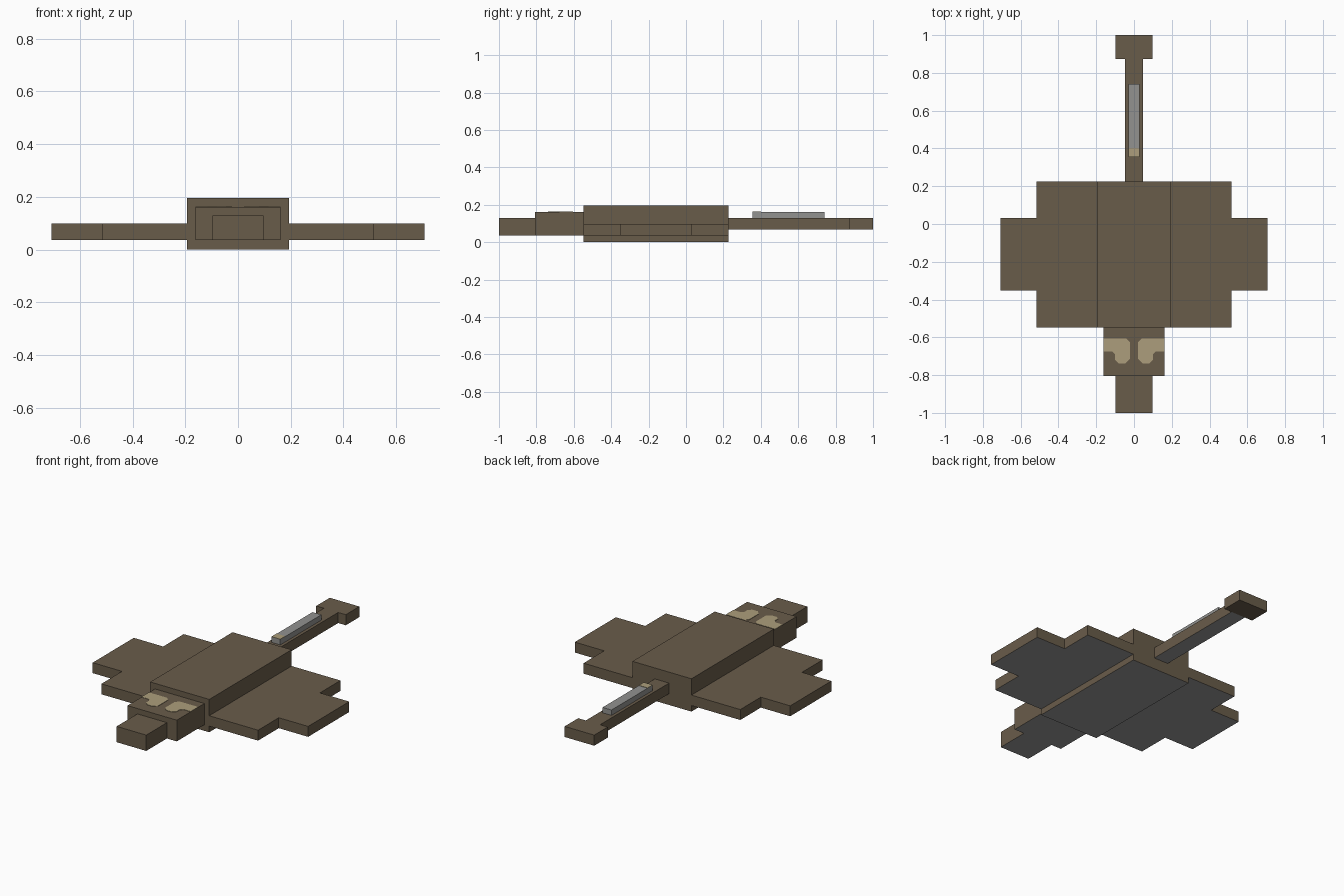
import bpy
import bmesh

cube = bpy.data.objects.get("Cube")
if cube:
    bpy.data.objects.remove(cube)


def material(name, srgb):
    # Convert 0-255 display colour to linear
    lin = [((c / 255 + 0.055) / 1.055) ** 2.4 for c in srgb] + [1]
    mat = bpy.data.materials.new(name)
    mat.use_nodes = True
    mat.diffuse_color = lin
    bsdf = mat.node_tree.nodes["Principled BSDF"]
    bsdf.inputs["Base Color"].default_value = lin
    bsdf.inputs["Roughness"].default_value = 0.9
    return mat


brown = material("skin_brown", (105, 92, 74))
grey = material("belly_grey", (153, 153, 153))
spine_grey = material("spine_grey", (146, 146, 144))
cream = material("spot_cream", (172, 158, 124))


def prism(name, outline, z0, z1, side, belly=None):
    """Extrude an outline from z0 to z1; belly colours the downward face."""
    bm = bmesh.new()
    face = bm.faces.new([bm.verts.new((x, y, z0)) for x, y in outline])
    top = bmesh.ops.extrude_face_region(bm, geom=[face], use_keep_orig=True)
    for v in top["geom"]:
        if isinstance(v, bmesh.types.BMVert):
            v.co.z = z1
    bmesh.ops.recalc_face_normals(bm, faces=bm.faces)
    bm.normal_update()
    mesh = bpy.data.meshes.new(name)
    mesh.materials.append(side)
    if belly:
        mesh.materials.append(belly)
        for f in bm.faces:
            f.material_index = 1 if f.normal.z < -0.5 else 0
    bm.to_mesh(mesh)
    bm.free()
    obj = bpy.data.objects.new(name, mesh)
    bpy.context.collection.objects.link(obj)
    return obj


def box(name, half, y0, y1, z0, z1, side, belly=None):
    outline = [(-half, y0), (half, y0), (half, y1), (-half, y1)]
    return prism(name, outline, z0, z1, side, belly)


def pair(name, outline, *args):
    """Build a left part and its mirrored right twin."""
    prism("left_" + name, outline, *args)
    prism("right_" + name, [(-x, y) for x, y in reversed(outline)], *args)


# Body, head and snout
box("body", 0.194, -0.547, 0.226, 0, 0.195, brown, grey)
box("head", 0.162, -0.806, -0.547, 0.036, 0.162, brown, grey)
box("snout", 0.097, -1, -0.806, 0.036, 0.13, brown, grey)

# Stepped wings
pair("wing", [(0.194, -0.547), (0.515, -0.547), (0.515, -0.353), (0.708, -0.353),
              (0.708, 0.033), (0.515, 0.033), (0.515, 0.226), (0.194, 0.226)],
     0.036, 0.098, brown, grey)

# Tail with a wide brown tip
box("tail", 0.047, 0.226, 0.873, 0.067, 0.13, brown, grey)
box("tail_tip", 0.097, 0.873, 1, 0.067, 0.13, brown)

# Stinger with a cream patch at its root
box("stinger", 0.029, 0.355, 0.741, 0.13, 0.162, spine_grey)
box("stinger_root", 0.029, 0.355, 0.402, 0.162, 0.164, cream)

# Spots on top of the head
pair("head_spot", [(0.162, -0.605), (0.162, -0.676), (0.115, -0.676), (0.1, -0.69),
                   (0.1, -0.72), (0.08, -0.738), (0.045, -0.738), (0.022, -0.715),
                   (0.022, -0.625), (0.042, -0.605)],
     0.162, 0.164, cream)
